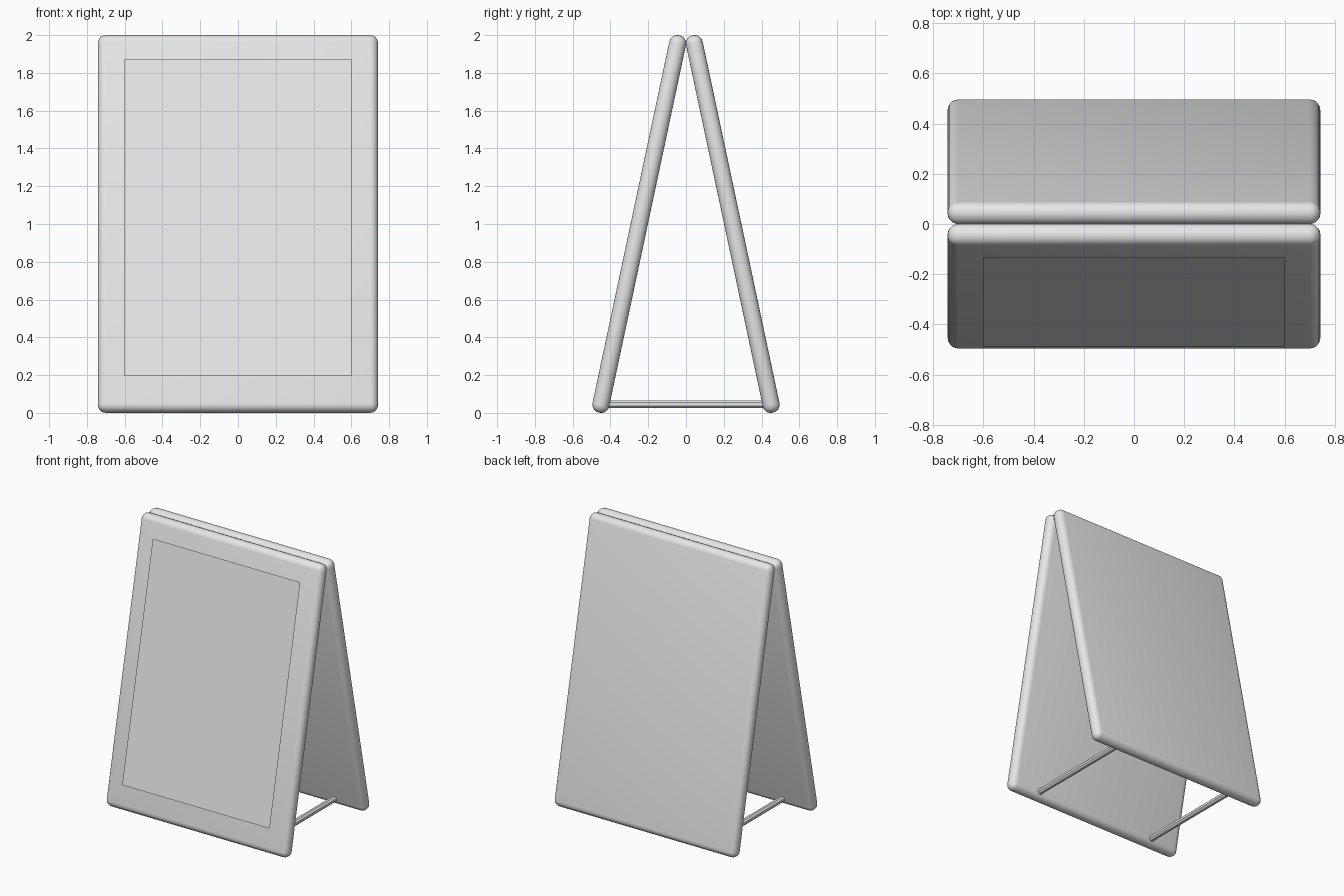
import bpy
import math
from mathutils import Matrix, Vector

cube = bpy.data.objects.get("Cube")
if cube:
    bpy.data.objects.remove(cube, do_unlink=True)

TILT = math.radians(12)
WIDTH, THICK, LENGTH = 1.484, 0.09, 2.042
PANEL_Y = 0.2475

grey = bpy.data.materials.new("light grey")
grey.use_nodes = True
grey.diffuse_color = (0.8, 0.8, 0.8, 1)
grey.node_tree.nodes["Principled BSDF"].inputs["Base Color"].default_value = (0.8, 0.8, 0.8, 1)


def finish(name):
    obj = bpy.context.object
    obj.name = name
    obj.data.materials.append(grey)
    return obj


# Two rounded boards leaning together at the top
def board(name, side):
    bpy.ops.mesh.primitive_cube_add(size=1, location=(0, side * PANEL_Y, 1))
    obj = finish(name)
    obj.data.transform(Matrix.Diagonal((WIDTH, THICK, LENGTH, 1)))
    obj.rotation_euler.x = side * TILT
    bevel = obj.modifiers.new("rounded edges", "BEVEL")
    bevel.width = 0.043
    bevel.segments = 5
    bpy.ops.object.shade_smooth()


board("front_board", -1)
board("back_board", 1)

# Thin poster sheet held just off the front board
outward = Vector((0, -math.cos(TILT), math.sin(TILT)))
along = Vector((0, math.sin(TILT), math.cos(TILT)))
centre = Vector((0, -PANEL_Y, 1)) + outward * (THICK / 2 + 0.024) + along * 0.019
bpy.ops.mesh.primitive_plane_add(size=1, location=centre)
sheet = finish("poster_sheet")
sheet.data.transform(Matrix.Diagonal((1.2, 1.713, 1, 1)))
sheet.rotation_euler.x = math.pi / 2 - TILT

# Eight-sided spreader rods joining the feet of the boards
for name, x in (("left_rod", 0.5), ("right_rod", -0.5)):
    bpy.ops.mesh.primitive_cylinder_add(vertices=8, radius=0.0216, depth=0.87,
                                        location=(x, 0, 0.046))
    rod = finish(name)
    rod.data.transform(Matrix.Rotation(math.pi / 8, 4, "Z"))
    rod.rotation_euler.x = math.pi / 2
